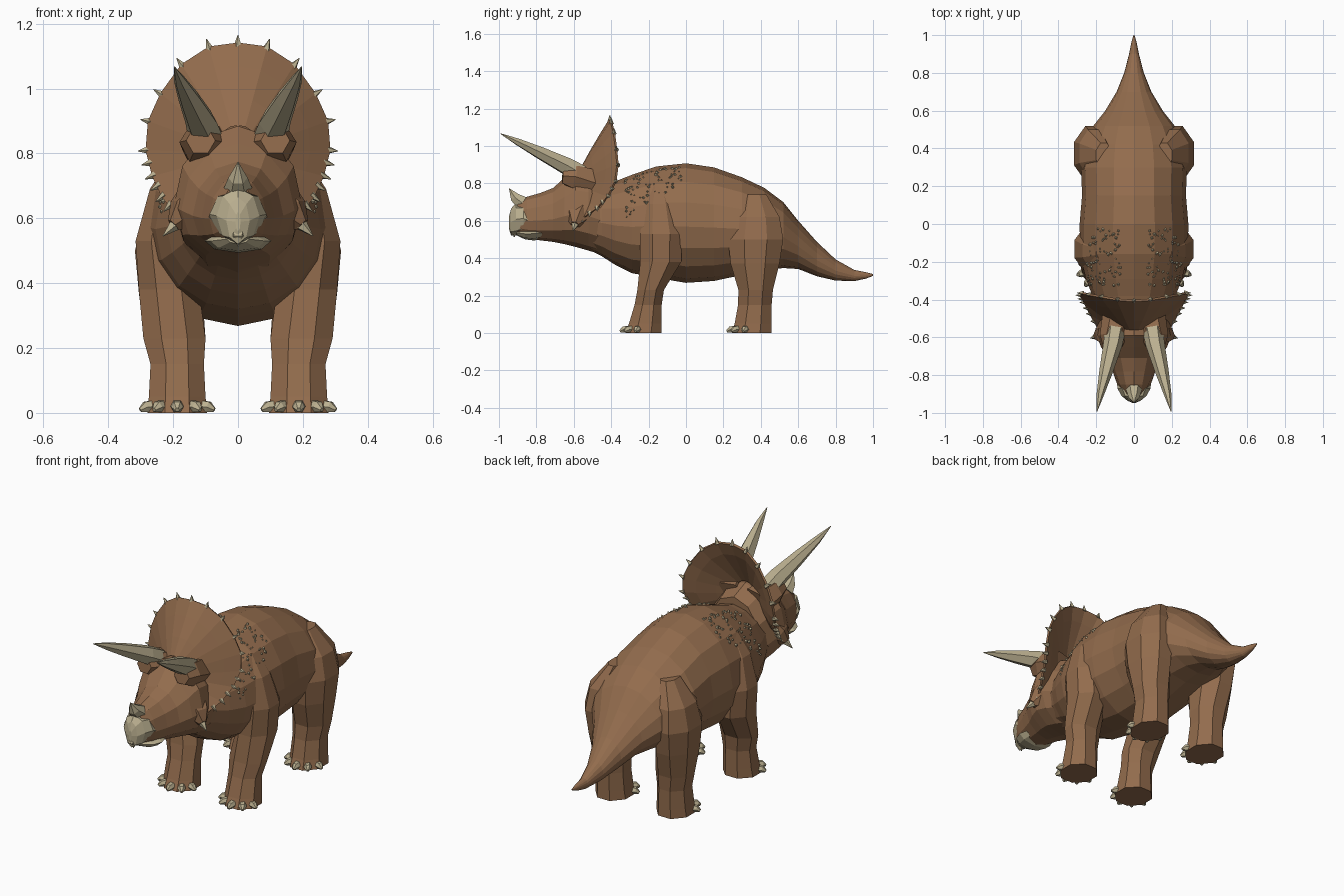
import bpy, bmesh, math, random
from mathutils import Vector
from mathutils.bvhtree import BVHTree

random.seed(4)
cube = bpy.data.objects.get("Cube")
if cube:
    bpy.data.objects.remove(cube, do_unlink=True)


def material(name, rgb):
    m = bpy.data.materials.new(name)
    m.use_nodes = True
    m.diffuse_color = (*rgb, 1)
    m.node_tree.nodes["Principled BSDF"].inputs["Base Color"].default_value = (*rgb, 1)
    return m


SKIN = material("brown_skin", (0.29, 0.15, 0.074))
HORN = material("tan_horn", (0.5, 0.435, 0.28))


def finish(bm, name, mat, mirror=False):
    bmesh.ops.recalc_face_normals(bm, faces=bm.faces)
    me = bpy.data.meshes.new(name)
    bm.to_mesh(me)
    bm.free()
    me.materials.append(mat)
    ob = bpy.data.objects.new(name, me)
    bpy.context.collection.objects.link(ob)
    if mirror:
        ob.modifiers.new("mirror", "MIRROR").use_mirror_merge = False
    return ob


def loft(bm, rings, caps=True, closed=True):
    rows = [[bm.verts.new(p) for p in r] for r in rings]
    n = len(rows[0])
    for a, b in zip(rows, rows[1:]):
        for i in range(n if closed else n - 1):
            j = (i + 1) % n
            bm.faces.new((a[i], a[j], b[j], b[i]))
    if caps:
        bm.faces.new(rows[0])
        bm.faces.new(rows[-1])


def circle(sides, phase=0.0):
    return [(math.cos(t), math.sin(t)) for t in
            (math.tau * (i + phase) / sides for i in range(sides))]


def body_ring(y, top, bottom, width, sides, wide=0.47):
    """Cross-section facing along y, widest at a fraction of its height."""
    zc = bottom + wide * (top - bottom)
    return [(width * c, y, zc + s * (top - zc if s > 0 else zc - bottom))
            for c, s in circle(sides, 0.25 * (sides % 4))]


def tube(bm, points, radii, sides=5):
    pts = [Vector(p) for p in points]
    rings = []
    for i, (p, r) in enumerate(zip(pts, radii)):
        d = pts[min(i + 1, len(pts) - 1)] - pts[max(i - 1, 0)]
        q = d.to_track_quat("Z", "Y")
        rings.append([p + q @ Vector((c * r, s * r, 0)) for c, s in circle(sides)])
    loft(bm, rings)


# Body, neck and tail: y, top, bottom, half width
BODY = [(-.55, .76, .46, .15), (-.45, .79, .41, .185), (-.38, .81, .365, .22),
        (-.29, .845, .32, .255), (-.16, .89, .295, .285), (0, .907, .268, .288),
        (.15, .885, .278, .275), (.3, .832, .31, .28), (.42, .775, .335, .26),
        (.52, .7, .347, .215), (.6, .6, .342, .152), (.7, .487, .303, .092),
        (.8, .393, .28, .052), (.9, .337, .277, .026), (.96, .325, .29, .014),
        (1.0, .315, .305, .003)]
bm = bmesh.new()
loft(bm, [body_ring(*r, 16) for r in BODY])
bmesh.ops.recalc_face_normals(bm, faces=bm.faces)
tree = BVHTree.FromBMesh(bm)
finish(bm, "body_and_tail", SKIN)

# Legs: z, inner x, outer x, front y, back y
FRONT = [(0, .095, .28, -.325, -.13), (.05, .1, .275, -.305, -.13),
         (.15, .105, .27, -.275, -.13), (.23, .1, .292, -.26, -.118),
         (.38, .12, .306, -.245, -.025), (.53, .15, .316, -.245, -.02),
         (.69, .17, .272, -.225, -.06), (.8, .14, .2, -.19, -.1)]
HIND = [(0, .095, .28, .245, .458), (.05, .1, .275, .26, .458),
        (.15, .105, .27, .278, .458), (.23, .1, .288, .28, .465),
        (.37, .11, .306, .238, .5), (.5, .11, .318, .225, .52),
        (.62, .13, .29, .25, .5), (.74, .12, .2, .3, .43)]
for name, rows in (("front", FRONT), ("hind", HIND)):
    bm = bmesh.new()
    loft(bm, [[((a + b) / 2 + (b - a) * .54 * c, (f + k) / 2 + (k - f) * .54 * s, z)
               for c, s in circle(8, .5)] for z, a, b, f, k in rows])
    finish(bm, name + "_legs", SKIN, True)

    # Toenails fanned round the front of each foot
    bm = bmesh.new()
    _, a, b, f, k = rows[0]
    cx, cy = (a + b) / 2, (f + k) / 2
    for deg in (-70, -36, 0, 36, 70):
        t = math.radians(deg)
        d = Vector((math.sin(t), -math.cos(t), 0))
        base = Vector((cx + d.x * (b - a) * .43, cy + d.y * (k - f) * .43, .02))
        tube(bm, [base, base + d * .024 - Vector((0, 0, .002)),
                  base + d * .042 - Vector((0, 0, .011))], [.021, .019, .007], 6)
    finish(bm, name + "_toenails", HORN, True)

# Head: y, top, bottom, half width
HEAD = [(-.42, .84, .41, .17), (-.52, .88, .44, .195), (-.59, .885, .46, .198),
        (-.65, .83, .475, .175), (-.71, .775, .487, .14), (-.78, .748, .495, .113),
        (-.85, .728, .505, .088), (-.9, .7, .525, .06)]
bm = bmesh.new()
loft(bm, [body_ring(*r, 12, .42) for r in HEAD])
finish(bm, "head", SKIN)

# Brow ridges and flared cheeks
bm = bmesh.new()
tube(bm, [(.085, -.5, .8), (.112, -.6, .835), (.115, -.66, .84)], [.085, .07, .045], 6)
tube(bm, [(.1, -.56, .65), (.17, -.585, .61), (.2, -.595, .58)], [.1, .06, .022], 6)
finish(bm, "brows_and_cheeks", SKIN, True)

# Brow horns
bm = bmesh.new()
tube(bm, [(.1, -.565, .85), (.113, -.64, .893), (.148, -.78, .963),
          (.178, -.9, 1.022), (.196, -.992, 1.066)], [.055, .05, .036, .02, .002], 6)
finish(bm, "brow_horns", HORN, True)

# Nose horn
bm = bmesh.new()
tube(bm, [(0, -.875, .695), (0, -.915, .725), (0, -.945, .772)], [.043, .03, .002], 6)
finish(bm, "nose_horn", HORN)

# Hooked upper beak
bm = bmesh.new()
loft(bm, [body_ring(*r, 8, .5) for r in
          ((-.83, .66, .535, .09), (-.87, .69, .535, .088), (-.91, .695, .52, .066),
           (-.935, .665, .52, .036), (-.947, .62, .56, .008))])
tube(bm, [(0, -.9, .58), (0, -.925, .54), (0, -.918, .513)], [.045, .024, .004], 6)
finish(bm, "upper_beak", HORN)

# Lower beak
bm = bmesh.new()
loft(bm, [body_ring(*r, 8, .6) for r in
          ((-.77, .548, .51, .09), (-.81, .555, .494, .103), (-.86, .55, .5, .085),
           (-.905, .545, .522, .035))])
finish(bm, "lower_beak", HORN)

# Frill rim, half of it listed from the crown down to the cheek
HALF = [(0, -.412, 1.142), (.09, -.405, 1.13), (.175, -.39, 1.075),
        (.24, -.378, .985), (.278, -.37, .9), (.285, -.382, .81),
        (.265, -.42, .73), (.235, -.48, .665), (.19, -.56, .61)]
rim = [Vector((-x, y, z)) for x, y, z in HALF[:0:-1]] + [Vector(p) for p in HALF]
hub = Vector((0, -.6, .8))


def shell(t, back=0.0):
    """Rim shrunk toward the hub, bowed forward, and pushed back by a thickness."""
    return [Vector((p.x * t, hub.y + (p.y - hub.y) * t ** 1.15 + back,
                    hub.z + (p.z - hub.z) * t)) for p in rim]


bm = bmesh.new()
loft(bm, [shell(.25), shell(.5), shell(.78), shell(1), shell(.985, .014),
          shell(.78, .03), shell(.5, .035), shell(.25, .035)], caps=False, closed=False)
bmesh.ops.remove_doubles(bm, verts=bm.verts, dist=.0005)
finish(bm, "frill", SKIN)

# Spikes around the frill, and one on each cheek
bm = bmesh.new()
spots = list(rim)
spots += [(rim[i] + rim[i + 1]) / 2 for i in (0, 1, 2, -2, -3, -4)]
for p in spots:
    out = Vector((p.x, 0, p.z - .84)).normalized()
    start = p + Vector((0, .005, 0)) - out * .012
    tube(bm, [start, start + out * .036], [.014, .001], 5)
for side in (-1, 1):
    tube(bm, [(side * .185, -.59, .59), (side * .232, -.605, .545)], [.026, .001], 5)
finish(bm, "frill_spikes", HORN)

# Small scutes scattered over the shoulders
bm = bmesh.new()
for _ in range(85):
    u = random.random() ** 1.3
    y = -.325 + .3 * u
    ang = math.radians(random.uniform(5 + 40 * u, 76))
    d = Vector((math.cos(ang), 0, math.sin(ang)))
    hit, normal, _, _ = tree.ray_cast(Vector((0, y, .58)) + d, -d)
    if hit:
        r = random.uniform(.006, .012)
        tube(bm, [hit - normal * .004, hit + normal * r * .9], [r, r * .25], 4)
finish(bm, "shoulder_scutes", HORN, True)
